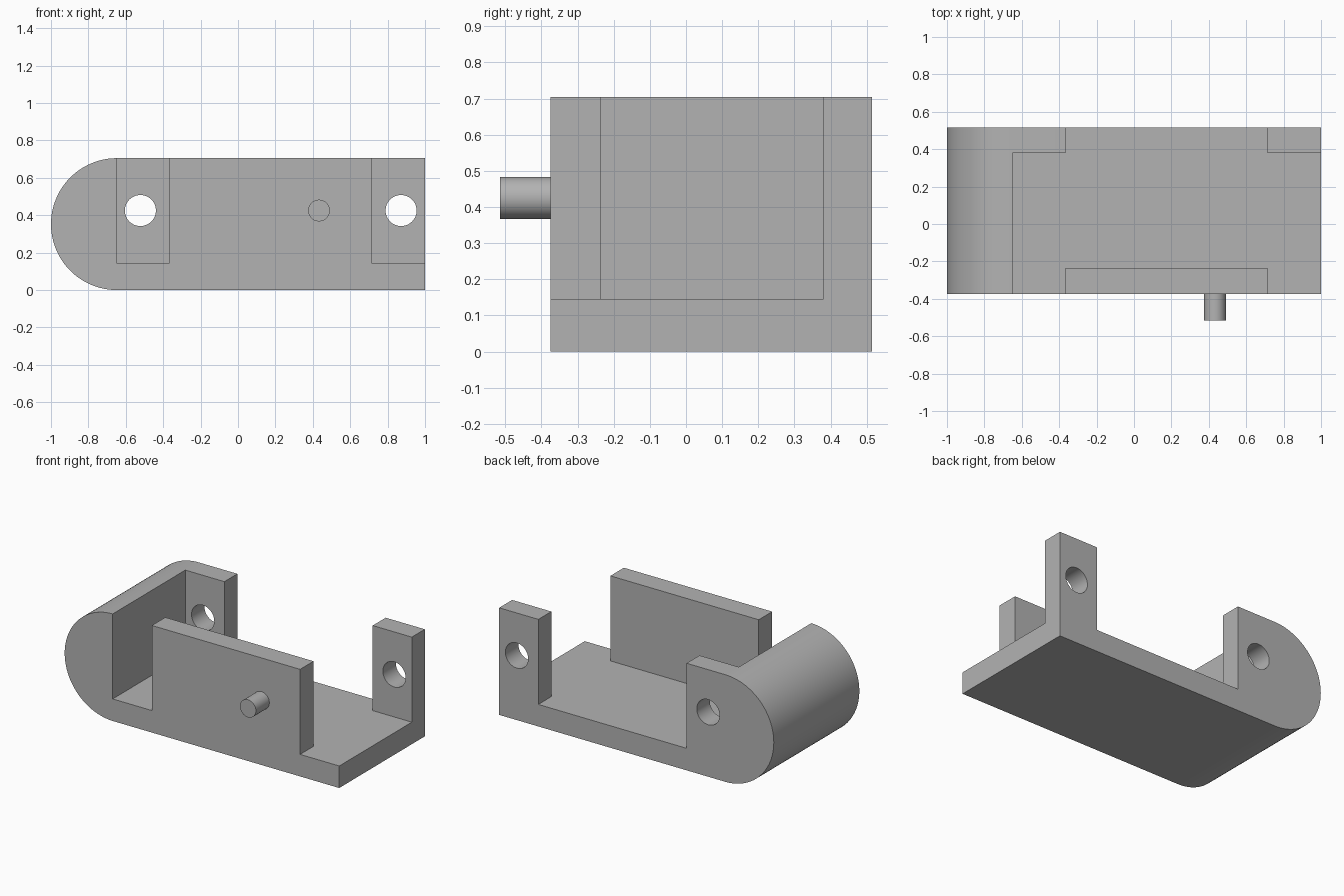
import bpy
import math

cube = bpy.data.objects.get("Cube")
if cube:
    bpy.data.objects.remove(cube, do_unlink=True)

grey = bpy.data.materials.new("mid grey")
grey.use_nodes = True
colour = (0.45, 0.45, 0.45, 1)
grey.diffuse_color = colour
grey.node_tree.nodes["Principled BSDF"].inputs["Base Color"].default_value = colour

FRONT, BACK, HEIGHT, FLOOR = -0.375, 0.515, 0.705, 0.145
RADIUS = HEIGHT / 2
HOLE_Z = 0.425


def prism(name, outline, place, low, high):
    """Extrude a closed outline between two levels; place maps (u, v, level) to xyz."""
    n = len(outline)
    verts = [place(u, v, w) for w in (low, high) for u, v in outline]
    faces = [list(range(n))[::-1], list(range(n, 2 * n))]
    faces += [[i, (i + 1) % n, (i + 1) % n + n, i + n] for i in range(n)]
    mesh = bpy.data.meshes.new(name)
    mesh.from_pydata(verts, [], faces)
    obj = bpy.data.objects.new(name, mesh)
    bpy.context.collection.objects.link(obj)
    bpy.context.view_layer.objects.active = obj
    bpy.ops.object.select_all(action='DESELECT')
    obj.select_set(True)
    bpy.ops.object.mode_set(mode='EDIT')
    bpy.ops.mesh.select_all(action='SELECT')
    bpy.ops.mesh.normals_make_consistent(inside=False)
    bpy.ops.object.mode_set(mode='OBJECT')
    mesh.materials.append(grey)
    return obj


def along_y(u, v, w):
    return (u, w, v)


def along_z(u, v, w):
    return (u, v, w)


def circle(x, z, r, n=48):
    return [(x + r * math.cos(math.tau * i / n), z + r * math.sin(math.tau * i / n))
            for i in range(n)]


def cut(target, cutter):
    cutter.hide_render = True
    mod = target.modifiers.new("cut", 'BOOLEAN')
    mod.operation = 'DIFFERENCE'
    mod.solver = 'EXACT'
    mod.object = cutter
    bpy.context.view_layer.objects.active = target
    bpy.ops.object.modifier_apply(modifier=mod.name)
    bpy.data.objects.remove(cutter, do_unlink=True)


def smooth(obj):
    bpy.ops.object.select_all(action='DESELECT')
    obj.select_set(True)
    bpy.context.view_layer.objects.active = obj
    bpy.ops.object.shade_smooth_by_angle(angle=math.radians(30))


# Block with a half-round end
arc = [(RADIUS - 1 + RADIUS * math.cos(a), RADIUS + RADIUS * math.sin(a))
       for a in (math.pi * (0.5 + i / 48) for i in range(49))]
bracket = prism("bracket", arc + [(1, 0), (1, HEIGHT)], along_y, FRONT, BACK)

# Cavity that leaves the floor, the front wall and the two back posts
END, LEFT, RIGHT = -0.65, -0.365, 0.715
WALL, POST, OUT = -0.235, 0.38, 1.2
cavity = [(END, -OUT), (LEFT, -OUT), (LEFT, WALL), (RIGHT, WALL), (RIGHT, -OUT),
          (OUT, -OUT), (OUT, POST), (RIGHT, POST), (RIGHT, OUT), (LEFT, OUT),
          (LEFT, POST), (END, POST)]
cut(bracket, prism("cavity_cutter", cavity, along_z, FLOOR, OUT))

# Round holes through the back posts
for x in (-0.522, 0.872):
    cut(bracket, prism("hole_cutter", circle(x, HOLE_Z, 0.083), along_y, 0.2, 0.7))
smooth(bracket)

# Pin on the front wall
pin = prism("pin", circle(0.433, HOLE_Z, 0.058), along_y, -0.515, FRONT + 0.01)
smooth(pin)
